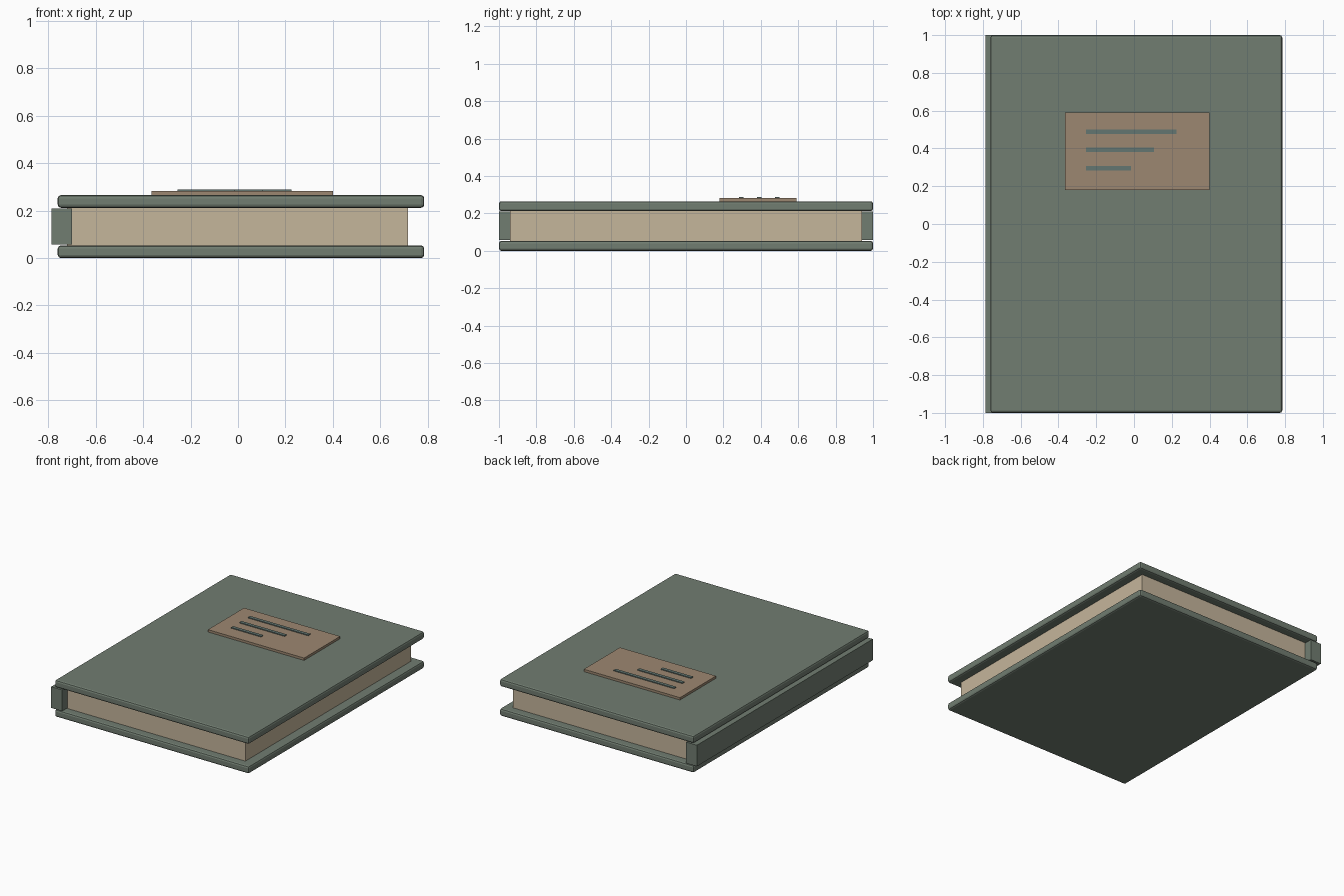
import bpy

default = bpy.data.objects.get("Cube")
if default:
    bpy.data.objects.remove(default, do_unlink=True)


def material(name, rgb):
    mat = bpy.data.materials.new(name)
    mat.use_nodes = True
    color = (*rgb, 1)
    mat.diffuse_color = color
    bsdf = next(n for n in mat.node_tree.nodes if n.type == "BSDF_PRINCIPLED")
    bsdf.inputs["Base Color"].default_value = color
    return mat


def box(name, xs, ys, zs, mat, bevel=0):
    """Box spanning the given ranges, with an optional rounded edge."""
    spans = (xs, ys, zs)
    bpy.ops.mesh.primitive_cube_add(size=1, location=[(a + b) / 2 for a, b in spans])
    obj = bpy.context.object
    obj.name = name
    obj.scale = [b - a for a, b in spans]
    bpy.ops.object.transform_apply(location=False, rotation=False, scale=True)
    obj.data.materials.append(mat)
    if bevel:
        mod = obj.modifiers.new("edge_bevel", "BEVEL")
        mod.width = bevel
        mod.segments = 2
    return obj


cloth = material("grey_green_cloth", (0.165, 0.205, 0.165))
paper = material("cream_paper", (0.56, 0.465, 0.33))
tan = material("tan_label", (0.335, 0.245, 0.165))
ink = material("teal_ink", (0.125, 0.18, 0.165))

# Cover boards
BOARD, TOP = 0.053, 0.265
for name, z in (("back_cover", 0), ("front_cover", TOP - BOARD)):
    box(name, (-0.76, 0.785), (-1, 1), (z, z + BOARD), cloth, bevel=0.013)

# Spine and page block between the boards
box("spine", (-0.787, -0.70), (-1, 1), (0.057, 0.209), cloth)
box("page_block", (-0.72, 0.717), (-0.94, 0.94), (BOARD - 0.001, TOP - BOARD + 0.001), paper)

# Raised label with three ruled bars of decreasing length
box("label", (-0.365, 0.40), (0.18, 0.59), (TOP - 0.001, 0.282), tan)
for i, length in enumerate((0.48, 0.36, 0.24)):
    y = 0.488 - i * 0.096
    box(f"label_bar_{i + 1}", (-0.255, -0.255 + length), (y - 0.012, y + 0.012), (0.28, 0.288), ink)
